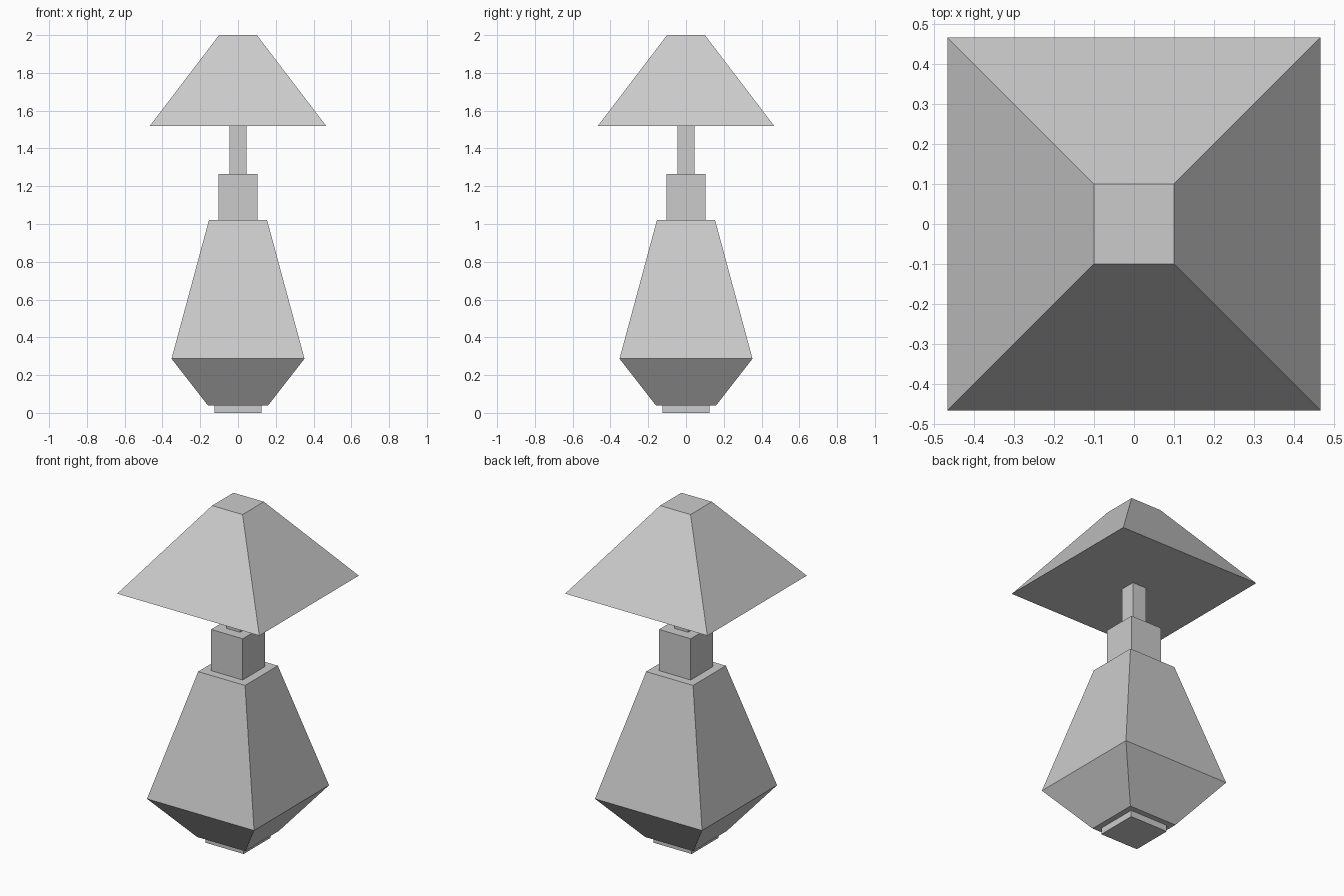
import bpy, bmesh

if "Cube" in bpy.data.objects:
    bpy.data.objects.remove(bpy.data.objects["Cube"])


def square_loft(name, profile):
    """Closed solid through square sections given as (half_width, z)."""
    bm = bmesh.new()
    rings = [[bm.verts.new((sx * h, sy * h, z))
              for sx, sy in ((-1, -1), (1, -1), (1, 1), (-1, 1))]
             for h, z in profile]
    for a, b in zip(rings, rings[1:]):
        for i in range(4):
            j = (i + 1) % 4
            bm.faces.new((a[i], a[j], b[j], b[i]))
    bm.faces.new(rings[0][::-1])
    bm.faces.new(rings[-1])
    mesh = bpy.data.meshes.new(name)
    bm.to_mesh(mesh)
    bm.free()
    obj = bpy.data.objects.new(name, mesh)
    bpy.context.collection.objects.link(obj)
    return obj


# Foot plate
square_loft("lamp_foot", [(0.125, 0.0), (0.125, 0.038)])
# Faceted vase-like body
square_loft("lamp_body", [(0.158, 0.038), (0.352, 0.287), (0.154, 1.02)])
# Block neck and thin stem
square_loft("lamp_neck", [(0.104, 1.02), (0.104, 1.265)])
square_loft("lamp_stem", [(0.045, 1.265), (0.045, 1.519)])
# Truncated pyramid shade, closed underneath
square_loft("lamp_shade", [(0.467, 1.519), (0.1, 2.0)])
